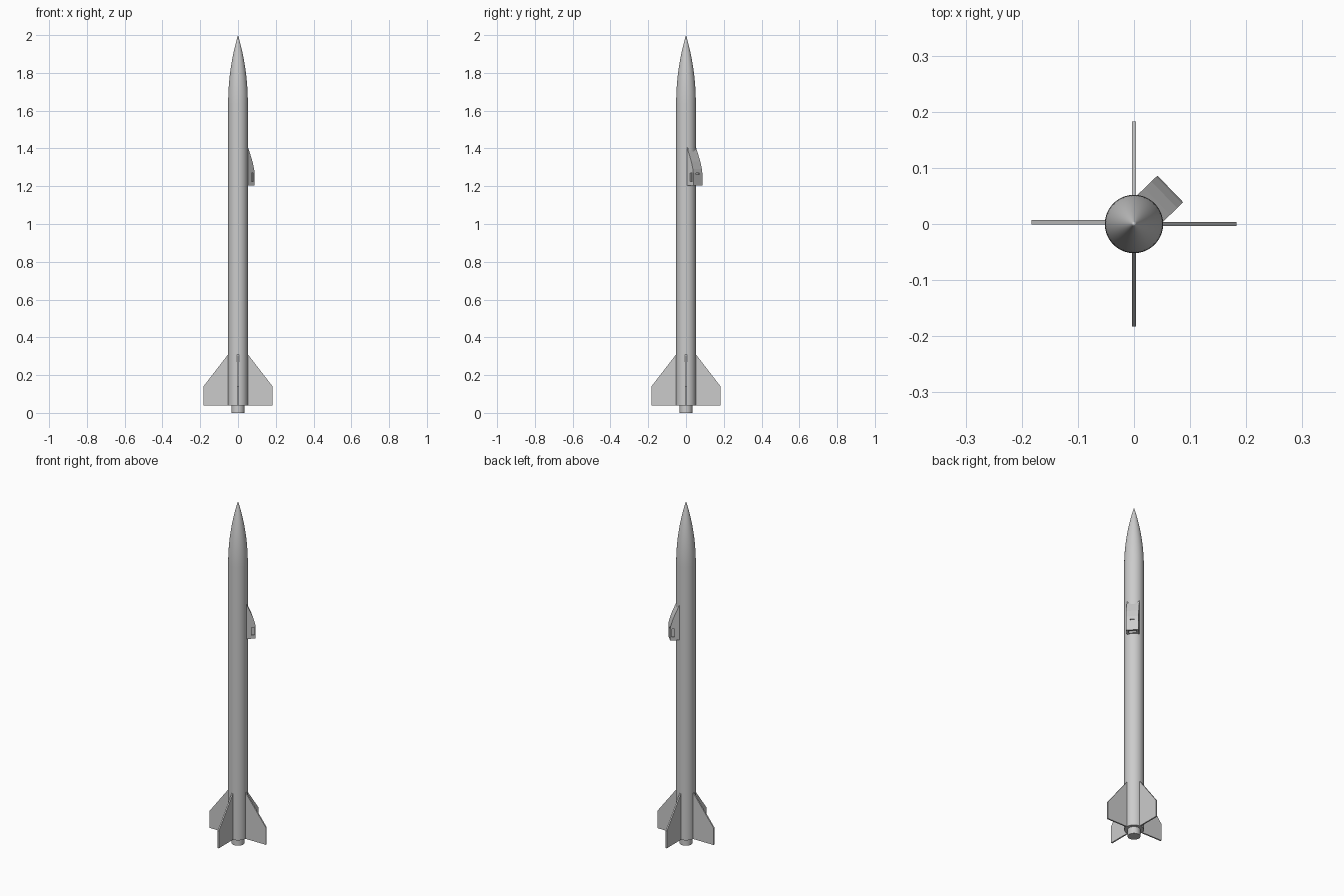
import bpy, bmesh, math
from mathutils import Matrix, Vector

if "Cube" in bpy.data.objects:
    bpy.data.objects.remove(bpy.data.objects["Cube"])

grey = bpy.data.materials.new("light grey")
grey.use_nodes = True
grey.diffuse_color = (0.6, 0.6, 0.6, 1)
grey.node_tree.nodes["Principled BSDF"].inputs["Base Color"].default_value = (0.6, 0.6, 0.6, 1)

RADIUS = 0.052
BASE, SHOULDER, TIP = 0.04, 1.64, 2.0


def make_object(name, bm):
    bmesh.ops.recalc_face_normals(bm, faces=bm.faces)
    mesh = bpy.data.meshes.new(name)
    bm.to_mesh(mesh)
    bm.free()
    mesh.materials.append(grey)
    ob = bpy.data.objects.new(name, mesh)
    bpy.context.collection.objects.link(ob)
    return ob


def lathe(name, profile, steps=64):
    """Spin a (radius, height) profile around z."""
    bm = bmesh.new()
    verts = [bm.verts.new((r, 0, z)) for r, z in profile]
    edges = [bm.edges.new(pair) for pair in zip(verts, verts[1:])]
    bmesh.ops.spin(bm, geom=verts + edges, cent=(0, 0, 0), axis=(0, 0, 1),
                   angle=math.tau, steps=steps, use_merge=True)
    bmesh.ops.remove_doubles(bm, verts=bm.verts, dist=1e-5)
    ob = make_object(name, bm)
    bpy.ops.object.select_all(action='DESELECT')
    ob.select_set(True)
    bpy.context.view_layer.objects.active = ob
    bpy.ops.object.shade_smooth_by_angle(angle=math.radians(30))
    return ob


def plate(name, outline, thickness, angle, offset=0):
    """Extrude a (radius, height) outline sideways and turn it about z."""
    bm = bmesh.new()
    face = bm.faces.new([bm.verts.new((r, offset - thickness / 2, z)) for r, z in outline])
    ext = bmesh.ops.extrude_face_region(bm, geom=[face])
    moved = [g for g in ext["geom"] if isinstance(g, bmesh.types.BMVert)]
    bmesh.ops.translate(bm, verts=moved, vec=(0, thickness, 0))
    ob = make_object(name, bm)
    ob.rotation_euler.z = angle
    return ob


# Body tube with a tangent ogive nose
length = TIP - SHOULDER
rho = (RADIUS ** 2 + length ** 2) / (2 * RADIUS)
lathe("body_tube", [(0, BASE), (RADIUS, BASE), (RADIUS, SHOULDER)])
nose = []
for i in range(25):
    h = length * i / 24
    nose.append((max(0, math.sqrt(rho ** 2 - h ** 2) + RADIUS - rho), SHOULDER + h))
lathe("nose_cone", nose)

# Motor end
lathe("motor", [(0, 0), (0.034, 0), (0.034, BASE + 0.01)])

# Four tail fins
fin_outline = [(0.046, BASE), (0.183, BASE), (0.183, 0.14), (0.052, 0.31), (0.046, 0.31)]
for i, side in enumerate(("left", "back", "right", "front")):
    shift = -0.003 if side == "right" else 0
    plate(side + "_fin", fin_outline, 0.008, i * math.pi / 2, shift)

# Camera fairing on the side of the tube
turn = math.radians(44)
width = 0.066
shroud = plate("camera_fairing",
               [(0.03, 1.205), (0.09, 1.205), (0.09, 1.27), (0.087, 1.29),
                (0.075, 1.33), (0.058, 1.37), (0.04, 1.41), (0.03, 1.41)],
               width, turn)

# Recesses: two side slots, a lens slit and the underside
bm = bmesh.new()
boxes = [((0.075, s * width / 2, 1.248), (0.018, 0.016, 0.046)) for s in (-1, 1)]
boxes += [((0.09, 0, 1.266), (0.012, 0.024, 0.008)),
          ((0.072, 0, 1.205), (0.026, 0.042, 0.02))]
for centre, size in boxes:
    bmesh.ops.create_cube(bm, size=1, matrix=Matrix.Translation(Vector(centre))
                          @ Matrix.Diagonal((*size, 1)))
cutter = make_object("fairing_cutter", bm)
cutter.rotation_euler.z = turn
cutter.hide_render = True
cutter.hide_set(True)
cut = shroud.modifiers.new("recesses", 'BOOLEAN')
cut.operation = 'DIFFERENCE'
cut.object = cutter
cut.solver = 'EXACT'
